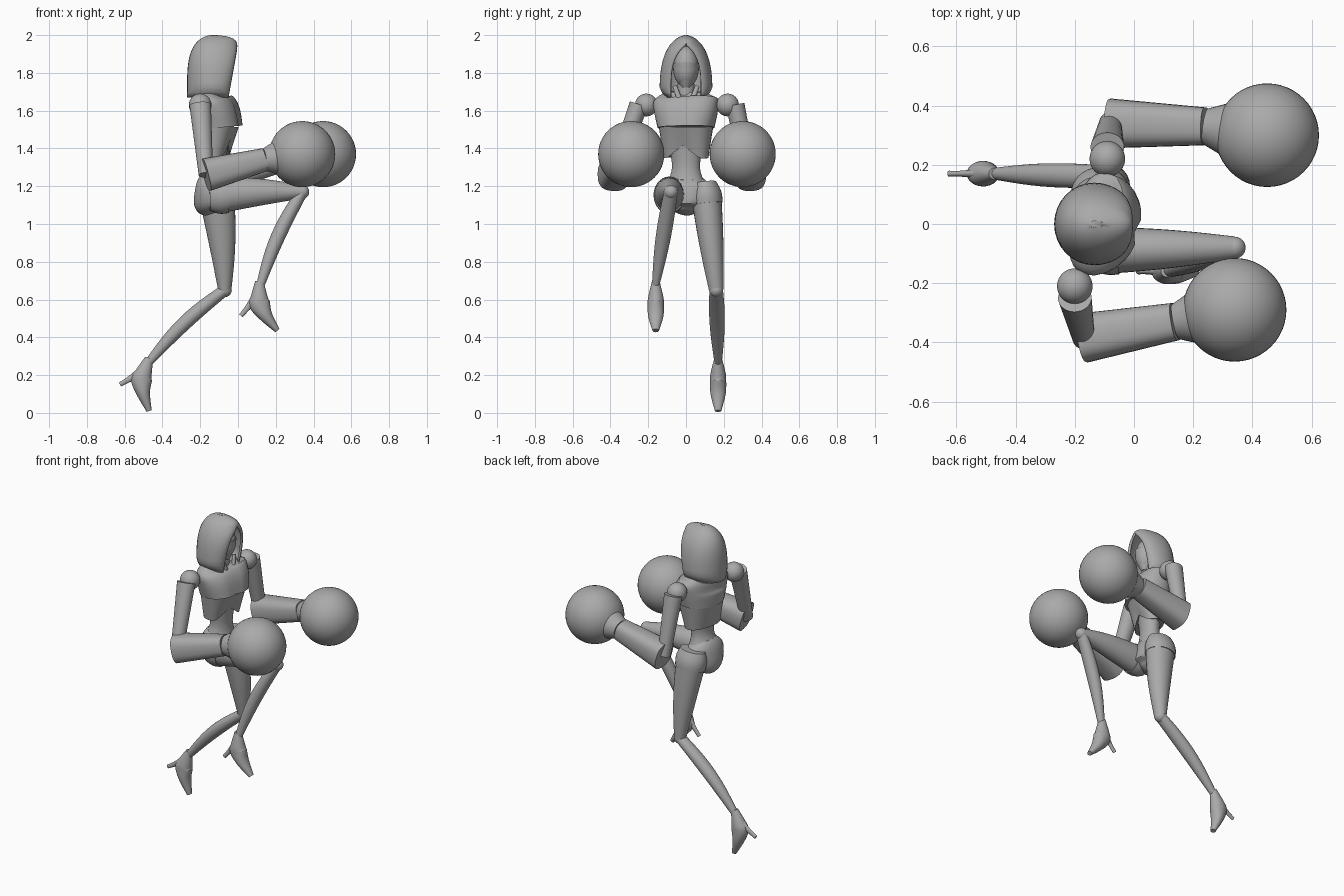
import bpy, bmesh, math
from mathutils import Vector

if "Cube" in bpy.data.objects:
    bpy.data.objects.remove(bpy.data.objects["Cube"], do_unlink=True)

colour = (0.4, 0.4, 0.4, 1)
grey = bpy.data.materials.new("plain_grey")
grey.use_nodes = True
grey.diffuse_color = colour
grey.node_tree.nodes["Principled BSDF"].inputs["Base Color"].default_value = colour

STRAIGHT = Vector((0, 1, 0))
TWISTED = Vector((0.25, 1, 0)).normalized()  # the upper body turns a little


def finish(name, bm, angle=40):
    mesh = bpy.data.meshes.new(name)
    bm.to_mesh(mesh)
    bm.free()
    mesh.materials.append(grey)
    part = bpy.data.objects.new(name, mesh)
    bpy.context.collection.objects.link(part)
    bpy.ops.object.select_all(action='DESELECT')
    part.select_set(True)
    bpy.context.view_layer.objects.active = part
    bpy.ops.object.shade_smooth_by_angle(angle=math.radians(angle))
    return part


def smooth_rows(rows, steps):
    """Catmull-Rom interpolation between the rows."""
    result = []
    last = len(rows) - 1
    for i in range(last):
        before, start, end, after = (rows[max(0, min(last, i + k))] for k in (-1, 0, 1, 2))
        for step in range(steps):
            t = step / steps
            row = []
            for p, q, r, s in zip(before, start, end, after):
                linear, square = r - p, 2 * p - 5 * q + 4 * r - s
                cubic = 3 * q - p - 3 * r + s
                row.append(q + (linear * t + square * t ** 2 + cubic * t ** 3) / 2)
            result.append(row)
    return result + [list(rows[last])]


def loft(name, rows, side=STRAIGHT, power=2, steps=5, sides=28, shape=None):
    """Skin sections given as (x, y, z, side radius, depth radius); a higher power is boxier."""
    rows = smooth_rows(rows, steps)
    last = len(rows) - 1
    bm = bmesh.new()
    rings = []
    for i, row in enumerate(rows):
        behind, ahead = rows[max(i - 1, 0)], rows[min(i + 1, last)]
        along = (Vector(ahead[:3]) - Vector(behind[:3])).normalized()
        across = (side - along * along.dot(side)).normalized()
        depth = across.cross(along)
        ring = []
        for k in range(sides):
            turn = math.tau * k / sides
            c, s = (math.copysign(abs(value) ** (2 / power), value)
                    for value in (math.cos(turn), math.sin(turn)))
            point = Vector(row[:3]) + across * c * row[3] + depth * s * row[4]
            if shape and s > 0:
                point += shape(c) * (1 - i / last)
            ring.append(bm.verts.new(point))
        rings.append(ring)
    for lower, upper in zip(rings, rings[1:]):
        for k in range(sides):
            n = (k + 1) % sides
            bm.faces.new((lower[k], lower[n], upper[n], upper[k]))
    bm.faces.new(rings[0])
    bm.faces.new(rings[last])
    bmesh.ops.recalc_face_normals(bm, faces=bm.faces)
    return finish(name, bm)


def limb(name, start, end, first, final, bulge=0, bow=0, samples=12, **options):
    """Tapered part between two points, swelling and bowing towards its middle."""
    start, end = Vector(start), Vector(end)
    back = STRAIGHT.cross(end - start).normalized()
    rows = []
    for i in range(samples + 1):
        f = i / samples
        swell = math.sin(math.pi * f)
        radii = [a + (b - a) * f + bulge * swell for a, b in zip(first, final)]
        rows.append((*(start.lerp(end, f) + back * bow * swell), *radii))
    return loft(name, rows, steps=1, **options)


def ball(name, centre, radius, scale=(1, 1, 1)):
    bm = bmesh.new()
    bmesh.ops.create_uvsphere(bm, u_segments=48, v_segments=24, radius=radius)
    bmesh.ops.scale(bm, verts=bm.verts, vec=scale)
    bmesh.ops.translate(bm, verts=bm.verts, vec=centre)
    return finish(name, bm)


# Hood: shell of rings that are open at the front and close towards the peak
def build_hood(levels=20, segments=16, middle=-0.135):
    bm = bmesh.new()
    rings = []
    for level in range(levels):
        f = math.sin(math.pi / 2 * level / (levels - 1))
        wide = 0.14 * max(1 - f ** 3, 0.01) ** 0.55 * min(1, 0.75 + 2 * f)
        back = 0.135 * max(1 - f ** 4, 0.01) ** 0.5
        front = (0.085 + 0.06 * f) * max(1 - f ** 16, 0.05) ** 0.5
        opening = 0.08 * max(0, 1 - (f / 0.85) ** 4)
        half = []
        for k in range(segments + 1):
            turn = math.pi * k / segments
            x, y = math.cos(turn), math.sin(turn)
            if x > 0:
                half.append((middle + front * x, opening + (wide - opening) * y))
            else:
                half.append((middle + back * x, wide * y))
        outline = half + [(x, -y) for x, y in reversed(half[:-1])]
        rings.append([bm.verts.new((x, y, 1.67 + 0.33 * f)) for x, y in outline])
    for lower, upper in zip(rings, rings[1:]):
        for k in range(len(lower) - 1):
            bm.faces.new((lower[k], lower[k + 1], upper[k + 1], upper[k]))
    bm.faces.new(rings[-1][:-1])
    bmesh.ops.remove_doubles(bm, verts=bm.verts, dist=0.0005)
    shell = finish("hood", bm, 50).modifiers.new("thickness", 'SOLIDIFY')
    shell.thickness = 0.012
    shell.offset = -1


build_hood()

# Head, face cover and neck
ball("head", (-0.11, 0, 1.83), 0.11, (0.75, 0.62, 1))
limb("face_cover", (-0.1, 0, 1.72), (-0.11, 0, 1.85), (0.025, 0.035), (0.07, 0.086), bulge=0.01)
limb("neck", (-0.12, 0, 1.64), (-0.11, 0, 1.8), (0.05, 0.05), (0.04, 0.04))


# Torso plates
def front_notch(offset, sharpness):
    """Shift the middle of the front, strongest at the lower end."""
    return lambda c: Vector(offset) * max(0, 1 - abs(c) * sharpness)


def torso_part(name, rows, **options):
    loft(name, [(x, 0, z, wide, deep) for x, z, wide, deep in rows], side=TWISTED, **options)


torso_part("chest_plate", [(-0.1, 1.51, 0.15, 0.12), (-0.11, 1.6, 0.17, 0.11),
                           (-0.13, 1.66, 0.17, 0.08), (-0.13, 1.7, 0.1, 0.05)],
           power=2.4, shape=front_notch((-0.015, 0, 0), 4))
limb("rib_plate", (-0.12, 0, 1.35), (-0.11, 0, 1.52), (0.12, 0.07), (0.145, 0.11),
     side=TWISTED, power=2.3, shape=front_notch((0, 0, 0.07), 1.3))
torso_part("waist", [(-0.12, 1.45, 0.1, 0.07), (-0.12, 1.3, 0.075, 0.055),
                     (-0.13, 1.2, 0.11, 0.085)])
torso_part("pelvis", [(-0.12, 1.25, 0.08, 0.07), (-0.13, 1.2, 0.13, 0.09),
                      (-0.13, 1.1, 0.11, 0.1), (-0.12, 1.06, 0.03, 0.05)])
for name, sign in (("left", 1), ("right", -1)):
    limb(f"{name}_collar", (-0.05, sign * 0.02, 1.62), (-0.07, sign * 0.06, 1.73),
         (0.016, 0.012), (0.012, 0.01))


# Arms: shoulder ball, sleeve, forearm guard, cuff and round glove
def build_arm(name, outward, shoulder, elbow, wrist, glove):
    shoulder, elbow, wrist, glove = map(Vector, (shoulder, elbow, wrist, glove))
    ball(f"{name}_shoulder", shoulder, 0.06)
    limb(f"{name}_upper_arm", shoulder + STRAIGHT * outward, elbow, (0.05, 0.057), (0.04, 0.038))
    limb(f"{name}_forearm", elbow, wrist, (0.084, 0.088), (0.064, 0.062), power=2.7)
    limb(f"{name}_cuff", wrist, wrist.lerp(glove, 0.55), (0.06, 0.06), (0.11, 0.11))
    ball(f"{name}_glove", glove, 0.175)


build_arm("right", -0.04, (-0.2, -0.21, 1.63), (-0.17, -0.385, 1.26),
          (0.14, -0.33, 1.34), (0.34, -0.29, 1.37))
build_arm("left", 0.04, (-0.09, 0.22, 1.63), (-0.08, 0.34, 1.26),
          (0.24, 0.33, 1.34), (0.45, 0.3, 1.37))


# Legs: hip guard, thigh, knee, shin and a heeled foot pitched at the ankle
def build_leg(name, hip, knee, ankle, pitch):
    hip, knee, ankle = map(Vector, (hip, knee, ankle))
    c, s = math.cos(math.radians(pitch)), math.sin(math.radians(pitch))

    def from_ankle(x, z):
        return ankle + Vector((x * c - z * s, 0, x * s + z * c))

    limb(f"{name}_hip_guard", hip, hip.lerp(knee, 0.2), (0.06, 0.08), (0.082, 0.095), bulge=0.01)
    limb(f"{name}_thigh", hip.lerp(knee, 0.1), knee, (0.08, 0.095), (0.038, 0.035),
         bulge=0.006, bow=-0.008)
    ball(f"{name}_knee", knee, 0.037)
    limb(f"{name}_shin", knee, ankle, (0.036, 0.03), (0.02, 0.022), bulge=0.012, bow=0.02)
    foot = [(0, 0.02, 0.02, 0.022), (-0.03, -0.06, 0.04, 0.045), (-0.04, -0.1, 0.043, 0.055),
            (-0.03, -0.17, 0.04, 0.035), (0, -0.26, 0.017, 0.014)]
    loft(f"{name}_foot", [(*from_ankle(x, z), wide, deep) for x, z, wide, deep in foot])
    limb(f"{name}_heel", from_ankle(-0.05, -0.06), from_ankle(-0.155, -0.12),
         (0.02, 0.028), (0.01, 0.012), bulge=-0.004)


build_leg("right", (-0.15, -0.09, 1.15), (0.34, -0.08, 1.17), (0.12, -0.16, 0.68), 20)
build_leg("left", (-0.12, 0.1, 1.22), (-0.07, 0.16, 0.65), (-0.47, 0.17, 0.27), 0)
